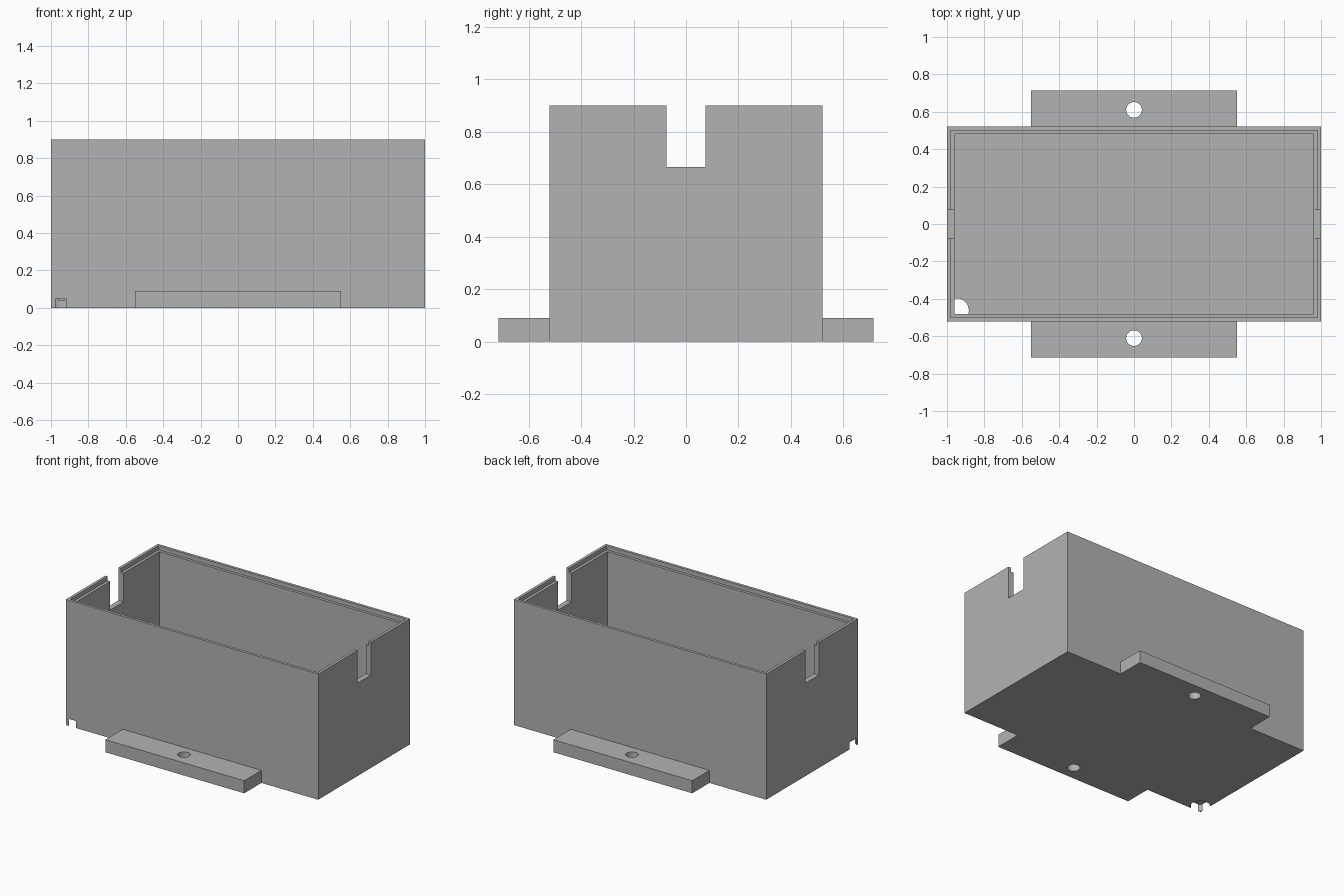
import bpy, bmesh
from mathutils import Matrix, Vector

cube = bpy.data.objects.get("Cube")
if cube:
    bpy.data.objects.remove(cube, do_unlink=True)

grey = bpy.data.materials.new("plain_grey")
grey.use_nodes = True
colour = (0.45, 0.45, 0.45, 1)
grey.diffuse_color = colour
grey.node_tree.nodes["Principled BSDF"].inputs["Base Color"].default_value = colour

HX, HY, H = 1.0, 0.52, 0.9      # half length, half depth, height
WALL, LIP, FLOOR = 0.04, 0.02, 0.04


def finish(name, bm):
    mesh = bpy.data.meshes.new(name)
    bm.to_mesh(mesh)
    bm.free()
    mesh.materials.append(grey)
    obj = bpy.data.objects.new(name, mesh)
    bpy.context.collection.objects.link(obj)
    return obj


def box(name, low, high):
    low, high = Vector(low), Vector(high)
    bm = bmesh.new()
    place = Matrix.Translation((low + high) / 2) @ Matrix.Diagonal((*(high - low), 1))
    bmesh.ops.create_cube(bm, size=1, matrix=place)
    return finish(name, bm)


def cylinder(name, x, y, radius, low, high):
    bm = bmesh.new()
    bmesh.ops.create_cone(bm, cap_ends=True, segments=32, radius1=radius, radius2=radius,
                          depth=high - low, matrix=Matrix.Translation((x, y, (low + high) / 2)))
    return finish(name, bm)


def combine(target, tool, operation):
    mod = target.modifiers.new(tool.name, "BOOLEAN")
    mod.operation, mod.object, mod.solver = operation, tool, "EXACT"
    bpy.context.view_layer.objects.active = target
    bpy.ops.object.modifier_apply(modifier=mod.name)
    bpy.data.objects.remove(tool, do_unlink=True)


# Outer shell with a mounting flange across the base
case = box("enclosure_case", (-HX, -HY, 0), (HX, HY, H))
combine(case, box("mounting_flange", (-0.55, -0.715, 0), (0.55, 0.715, 0.09)), "UNION")

# Hollow interior and the stepped seat for a lid
ix, iy = HX - WALL, HY - WALL
combine(case, box("cavity", (-ix, -iy, FLOOR), (ix, iy, 1)), "DIFFERENCE")
lx, ly = HX - LIP, HY - LIP
combine(case, box("lid_seat", (-lx, -ly, H - 0.03), (lx, ly, 1)), "DIFFERENCE")

# Cable notches in both end walls
combine(case, box("cable_notch", (-1.1, -0.075, 0.665), (1.1, 0.075, 1)), "DIFFERENCE")

# Screw holes in the flanges
for side in (-1, 1):
    combine(case, cylinder("screw_hole", 0, side * 0.61, 0.042, -0.1, 0.2), "DIFFERENCE")

# Small drain opening at one bottom corner
combine(case, cylinder("drain_hole", -0.948, -0.462, 0.065, -0.1, 0.05), "DIFFERENCE")

# Smooth the round holes, keep all edges crisp
bpy.ops.object.select_all(action="DESELECT")
case.select_set(True)
bpy.context.view_layer.objects.active = case
bpy.ops.object.shade_smooth_by_angle(angle=0.5)
